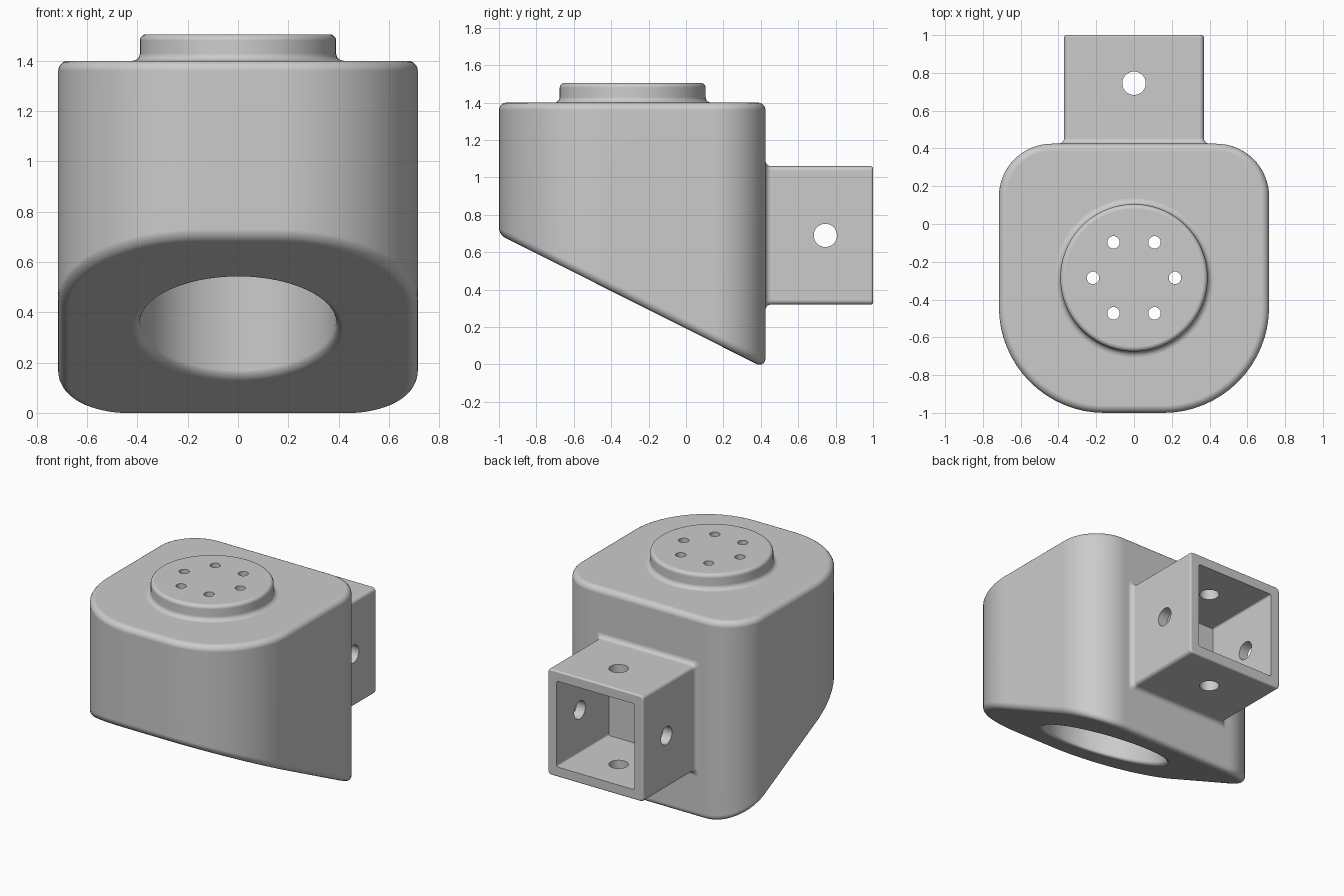
import bpy, bmesh
from math import sin, cos, pi, radians

cube = bpy.data.objects.get("Cube")
if cube:
    bpy.data.objects.remove(cube, do_unlink=True)

grey = bpy.data.materials.new("matte grey")
grey.use_nodes = True
grey.diffuse_color = (0.6, 0.6, 0.6, 1)
grey.node_tree.nodes["Principled BSDF"].inputs["Base Color"].default_value = (0.6, 0.6, 0.6, 1)

CY = -0.285            # bore and boss axis
TUBE_Z = 0.69          # socket tube axis height
HOLE_Y = 0.745         # cross holes in the socket tube


def slope(y):
    return 0.192 - 0.502 * y


def rounded_rect(w, lo, hi, r_lo, r_hi, n=16):
    """Outline of a rectangle with different corner radii at its low and high ends."""
    corners = [(w - r_hi, hi - r_hi, r_hi, 0), (r_hi - w, hi - r_hi, r_hi, 1),
               (r_lo - w, lo + r_lo, r_lo, 2), (w - r_lo, lo + r_lo, r_lo, 3)]
    return [(cx + r * cos((q + i / n) * pi / 2), cy + r * sin((q + i / n) * pi / 2))
            for cx, cy, r, q in corners for i in range(n + 1)]


def circle(r, n=96):
    return [(r * cos(2 * pi * i / n), r * sin(2 * pi * i / n)) for i in range(n)]


def loft(name, rings, finish=None):
    """Skin a stack of equal rings and cap both ends."""
    bm = bmesh.new()
    loops = [[bm.verts.new(p) for p in ring] for ring in rings]
    for a, b in zip(loops, loops[1:]):
        for i in range(len(a)):
            j = (i + 1) % len(a)
            bm.faces.new((a[i], a[j], b[j], b[i]))
    bm.faces.new(loops[0])
    bm.faces.new(loops[-1])
    bmesh.ops.recalc_face_normals(bm, faces=bm.faces[:])
    if finish:
        finish(bm)
    mesh = bpy.data.meshes.new(name)
    bm.to_mesh(mesh)
    bm.free()
    mesh.materials.append(grey)
    ob = bpy.data.objects.new(name, mesh)
    bpy.context.collection.objects.link(ob)
    return ob


def activate(ob):
    bpy.ops.object.select_all(action='DESELECT')
    ob.select_set(True)
    bpy.context.view_layer.objects.active = ob


def cut(ob, cutter):
    cutter.hide_render = True
    mod = ob.modifiers.new("cut", 'BOOLEAN')
    mod.operation = 'DIFFERENCE'
    mod.solver = 'EXACT'
    mod.object = cutter
    activate(ob)
    bpy.ops.object.modifier_apply(modifier=mod.name)


def rod(r, axis, center, half, n=48):
    """Cylinder cutter along x or z."""
    x, y, z = center
    if axis == 'x':
        return loft("hole_cutter", [[(x + d, y + a, z + b) for a, b in circle(r, n)]
                                    for d in (-half, half)])
    return loft("hole_cutter", [[(x + a, y + b, z + d) for a, b in circle(r, n)]
                                for d in (-half, half)])


# Body: rounded footprint with a slanted underside and softened rims
def soften_rims(bm):
    def rim(top):
        return [e for e in bm.edges if all((v.co.z > 1.39) == top and
                (top or abs(v.co.z - slope(v.co.y)) < 1e-4) for v in e.verts)]
    bmesh.ops.bevel(bm, geom=rim(True), offset=0.04, offset_type='OFFSET',
                    segments=5, profile=0.5, affect='EDGES')
    bmesh.ops.bevel(bm, geom=rim(False), offset=0.06, offset_type='WIDTH',
                    segments=5, profile=0.5, affect='EDGES')


plan = rounded_rect(0.715, -1, 0.425, 0.56, 0.28)
body = loft("body", [[(x, y, slope(y)) for x, y in plan], [(x, y, 1.4) for x, y in plan]],
            soften_rims)

# Bore: vertical, with a rounded mouth that follows the slant
F = 0.03
flare = [(0.39 + F, -0.1)] + [(0.39 + F * (1 - sin(t * pi / 10)), F * (1 - cos(t * pi / 10)))
                              for t in range(6)]
bore_rings = [[(x, y + CY, slope(y + CY) + d) for x, y in circle(r)] for r, d in flare]
bore_rings.append([(x, y + CY, 1.3) for x, y in circle(0.39)])
bore = loft("bore_cutter", bore_rings)

# Boss: round plate with a fillet at its foot and a softened top edge
arc = [i * pi / 10 for i in range(6)]
boss_profile = [(0.42, 1.39)]
boss_profile += [(0.42 - F * sin(t), 1.4 + F * (1 - cos(t))) for t in arc]
boss_profile += [(0.365 + 0.025 * cos(t), 1.48 + 0.025 * sin(t)) for t in arc]
boss = loft("boss", [[(x, y + CY, z) for x, y in circle(r)] for r, z in boss_profile])

# Socket tube: square, with a fillet at the body and a softened open end
tube_profile = [(0.4, 0.41)]
tube_profile += [(0.4 - F * sin(t), 0.425 + F * (1 - cos(t))) for t in arc]
tube_profile += [(0.358 + 0.012 * cos(t), 0.988 + 0.012 * sin(t)) for t in arc]
tube = loft("socket_tube", [[(x, y, TUBE_Z + z) for x, z in rounded_rect(h, -h, h, 0.025, 0.025, 5)]
                            for h, y in tube_profile])
cavity = loft("cavity_cutter", [[(x, y, TUBE_Z + z)
                                 for x, z in rounded_rect(0.3, -0.3, 0.3, 0.012, 0.012, 4)]
                                for y in (0.3, 1.1)])

# Cut the openings
cutters = [bore, cavity]
cut(body, bore)
cut(tube, cavity)
for axis in 'xz':
    cross = rod(0.062, axis, (0, HOLE_Y, TUBE_Z), 0.6)
    cut(tube, cross)
    cutters.append(cross)
for k in range(6):
    a = k * pi / 3
    drill = rod(0.033, 'z', (0.217 * cos(a), CY + 0.217 * sin(a), 1.4), 0.2, 32)
    cut(body, drill)
    cut(boss, drill)
    cutters.append(drill)
for c in cutters:
    bpy.data.objects.remove(c, do_unlink=True)

# Smooth shading with flat faces kept flat
for ob in (body, boss, tube):
    activate(ob)
    bpy.ops.object.shade_smooth_by_angle(angle=radians(35))
    wn = ob.modifiers.new("flat_faces", 'WEIGHTED_NORMAL')
    wn.keep_sharp = True
